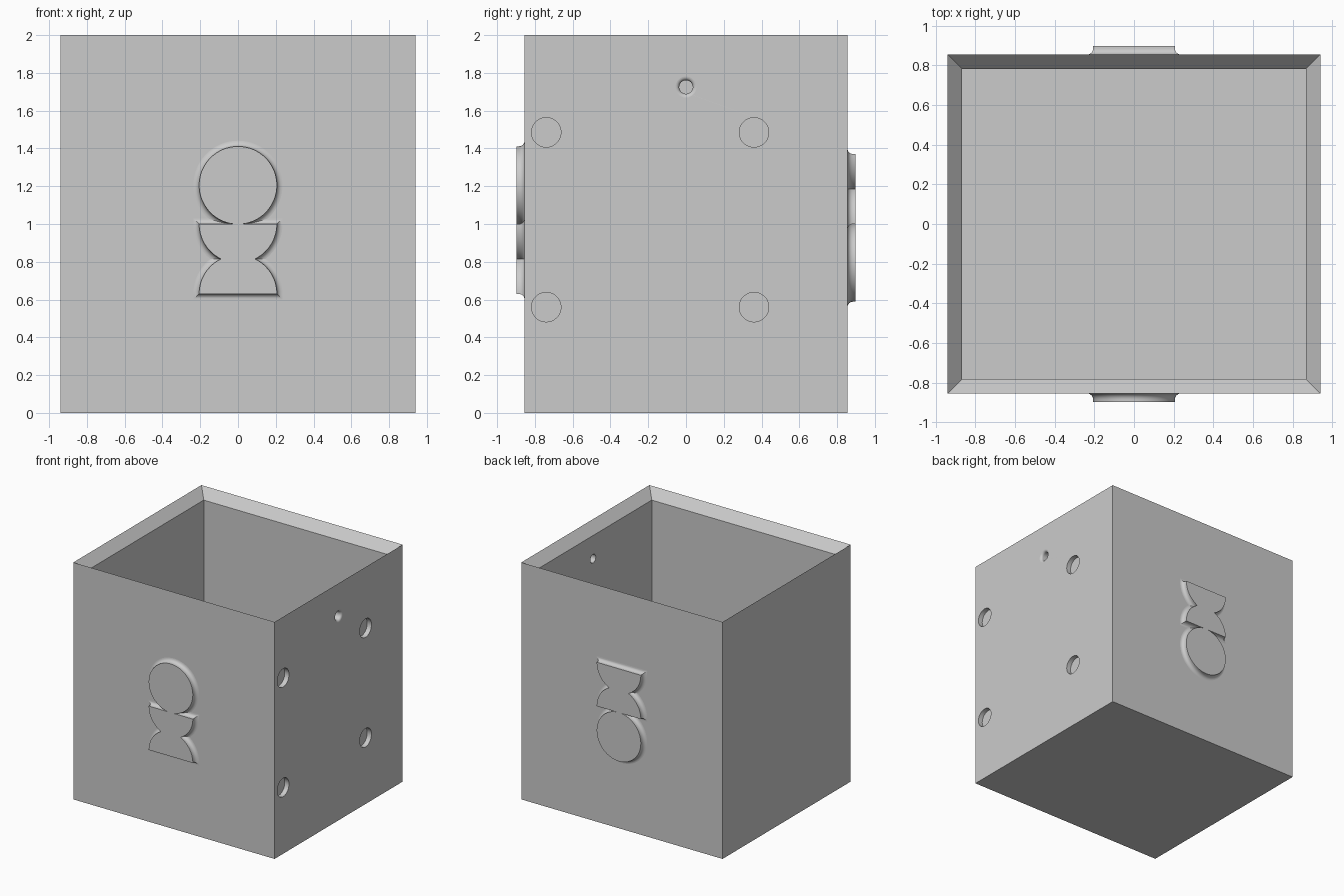
import bpy, bmesh, math
from mathutils import Matrix, Vector

cube = bpy.data.objects.get("Cube")
if cube:
    bpy.data.objects.remove(cube, do_unlink=True)

grey = bpy.data.materials.new("light_grey")
grey.use_nodes = True
COLOUR = (0.6, 0.6, 0.6, 1)
grey.diffuse_color = COLOUR
grey.node_tree.nodes["Principled BSDF"].inputs["Base Color"].default_value = COLOUR

W, D, H = 0.94, 0.855, 2.0     # half width, half depth, height
WALL, BEVEL = 0.072, 0.08


def loft(name, rings):
    """Closed solid skinned through rings of equal point count, capped at both ends."""
    bm = bmesh.new()
    loops = [[bm.verts.new(p) for p in ring] for ring in rings]
    n = len(loops[0])
    for a, b in zip(loops, loops[1:]):
        for i in range(n):
            j = (i + 1) % n
            bm.faces.new((a[i], a[j], b[j], b[i]))
    bm.faces.new(loops[0])
    bm.faces.new(loops[-1])
    bmesh.ops.recalc_face_normals(bm, faces=bm.faces)
    mesh = bpy.data.meshes.new(name)
    bm.to_mesh(mesh)
    bm.free()
    mesh.materials.append(grey)
    obj = bpy.data.objects.new(name, mesh)
    bpy.context.collection.objects.link(obj)
    return obj


def activate(obj):
    bpy.ops.object.select_all(action='DESELECT')
    obj.select_set(True)
    bpy.context.view_layer.objects.active = obj


def arc(cz, r, start, end, n):
    return [Vector((r * math.cos(t), cz + r * math.sin(t)))
            for t in (math.radians(start + (end - start) * i / n) for i in range(n + 1))]


def outset(points, d):
    """Mitred outward offset of a convex counter-clockwise outline."""
    out = []
    for i, p in enumerate(points):
        e1 = (p - points[i - 1]).normalized()
        e2 = (points[(i + 1) % len(points)] - p).normalized()
        n1, n2 = Vector((e1.y, -e1.x)), Vector((e2.y, -e2.x))
        out.append(p + (n1 + n2) * d / (1 + n1.dot(n2)))
    return out


# Open box with a rim sloping inwards
def rect(inset, z):
    x, y = W - inset, D - inset
    return [(-x, -y, z), (x, -y, z), (x, y, z), (-x, y, z)]


box = loft("box", [rect(0, 0), rect(0, H), rect(WALL, H - BEVEL), rect(WALL, WALL)])


# Cutters along x: four blind pockets and one flared through hole
def turned(name, y, z, profile, n=48):
    return loft(name, [[(x, y + r * math.cos(i * math.tau / n), z + r * math.sin(i * math.tau / n))
                        for i in range(n)] for x, r in profile])


cutters = [turned("pocket_cutter", y, z, [(W - 0.04, 0.078), (W + 0.05, 0.078)])
           for y in (-0.74, 0.36) for z in (0.56, 1.485)]
FLARE = 0.02
flare = [(W - FLARE * (1 - math.sin(t)), 0.036 + FLARE * (1 - math.cos(t)))
         for t in (math.radians(15 * i) for i in range(7))]
cutters.append(turned("cable_hole_cutter", 0, 1.725,
                      [(W - 0.15, 0.036)] + flare + [(W + 0.05, 0.036 + FLARE)]))

activate(box)
for cutter in cutters:
    cutter.hide_render = True
    mod = box.modifiers.new("cut", 'BOOLEAN')
    mod.operation, mod.solver, mod.object = 'DIFFERENCE', 'EXACT', cutter
    bpy.ops.object.modifier_apply(modifier=mod.name)
    bpy.data.objects.remove(cutter, do_unlink=True)
bpy.ops.object.shade_smooth_by_angle(angle=math.radians(30))
for poly in box.data.polygons:
    if poly.area > 0.01:
        poly.use_smooth = False

# Raised relief: a disc over an hourglass, each with a concave fillet at the wall
R, BASE, WAIST, TURN = 0.206, 0.63, 0.815, 64
disc = arc(1.205, R, 0, 360, 64)[:-1]
foot = arc(BASE, R, 0, TURN, 18) + arc(BASE, R, 180 - TURN, 180, 18)
bowl = [Vector((p.x, 2 * WAIST - p.y)) for p in reversed(foot)]

FILLET, RAISE = 0.03, 0.042
layers = [(-0.01, FILLET)]
layers += [(FILLET * (1 - math.cos(t)), FILLET * (1 - math.sin(t)))
           for t in (math.radians(15 * i) for i in range(7))]
layers.append((RAISE, 0))

half_turn = Matrix.Translation((0, 0, H)) @ Matrix.Rotation(math.pi, 4, 'X')
for side, place in (("front", Matrix.Identity(4)), ("back", half_turn)):
    for part, outline in (("disc", disc), ("bowl", bowl), ("foot", foot)):
        relief = loft(f"{side}_relief_{part}",
                      [[(p.x, -D - t, p.y) for p in outset(outline, d)] for t, d in layers])
        relief.data.transform(place)
        activate(relief)
        bpy.ops.object.shade_smooth_by_angle(angle=math.radians(30))
